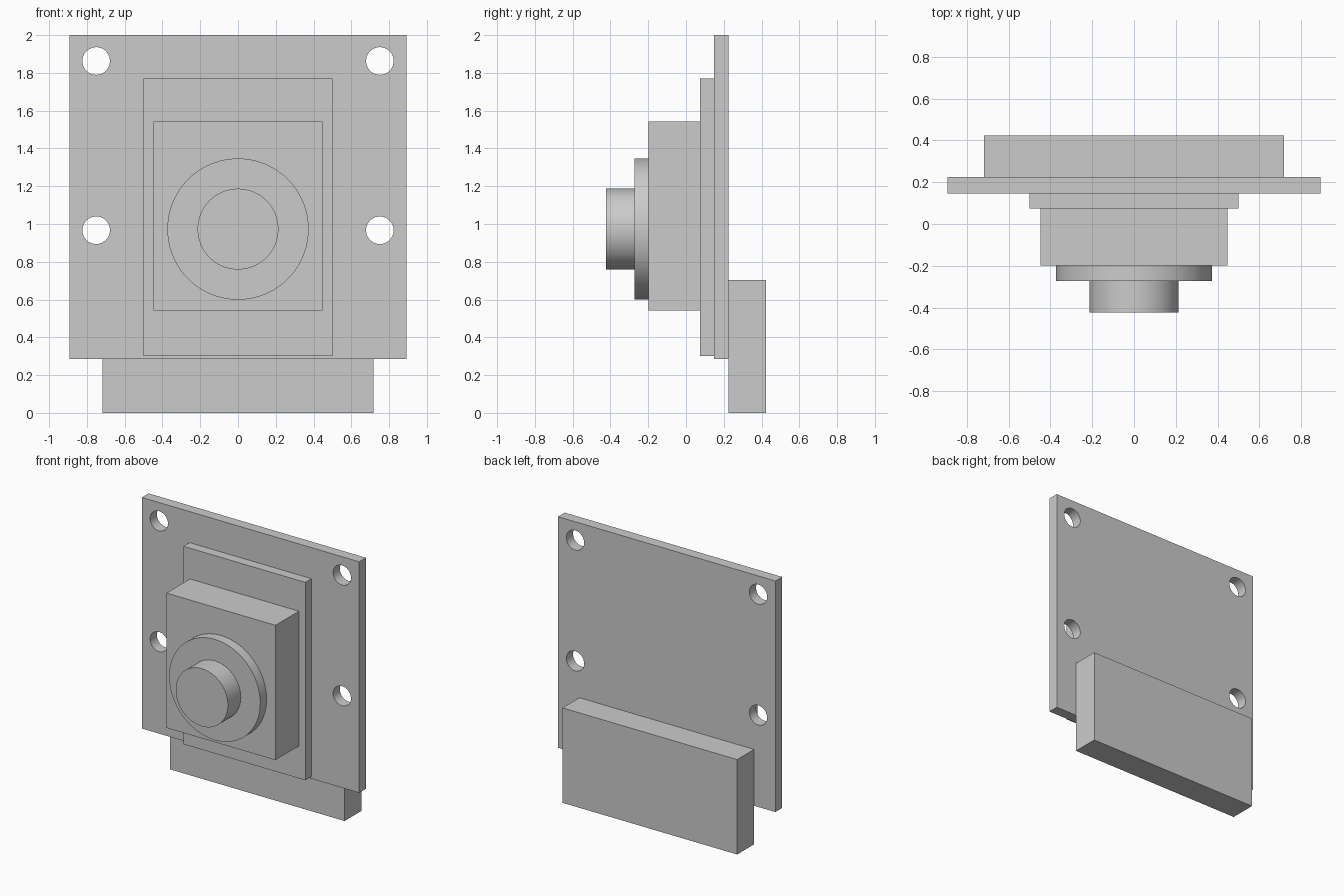
import bpy
import math

if "Cube" in bpy.data.objects:
    bpy.data.objects.remove(bpy.data.objects["Cube"])

grey = bpy.data.materials.new("light_grey")
grey.diffuse_color = (0.6, 0.6, 0.6, 1)
grey.use_nodes = True
grey.node_tree.nodes["Principled BSDF"].inputs["Base Color"].default_value = grey.diffuse_color


def finish(name):
    ob = bpy.context.object
    ob.name = name
    ob.data.materials.append(grey)
    return ob


def box(name, half_width, y0, y1, z0, z1):
    """Box centred on x = 0."""
    bpy.ops.mesh.primitive_cube_add(size=1, location=(0, (y0 + y1) / 2, (z0 + z1) / 2))
    bpy.context.object.scale = (2 * half_width, y1 - y0, z1 - z0)
    bpy.ops.object.transform_apply(location=False, rotation=False, scale=True)
    return finish(name)


def disc(name, radius, x, z, y0, y1):
    """Cylinder whose axis runs along y."""
    bpy.ops.mesh.primitive_cylinder_add(
        vertices=96, radius=radius, depth=y1 - y0,
        location=(x, (y0 + y1) / 2, z), rotation=(math.pi / 2, 0, 0))
    bpy.ops.object.shade_smooth_by_angle(angle=math.radians(30))
    return finish(name)


# Circuit board with four mounting holes
board = box("board", 0.892, 0.147, 0.226, 0.286, 2.0)
for x in (-0.751, 0.751):
    for z in (0.967, 1.863):
        cutter = disc("hole_cutter", 0.073, x, z, 0.05, 0.35)
        cutter.hide_render = True
        bpy.context.view_layer.objects.active = board
        mod = board.modifiers.new("hole", "BOOLEAN")
        mod.operation = "DIFFERENCE"
        mod.solver = "EXACT"
        mod.object = cutter
        bpy.ops.object.modifier_apply(modifier=mod.name)
        bpy.data.objects.remove(cutter)
bpy.ops.object.select_all(action="DESELECT")
board.select_set(True)
bpy.context.view_layer.objects.active = board
bpy.ops.object.shade_smooth_by_angle(angle=math.radians(30))

# Sensor base and housing, stepping forward from the board
box("sensor_base", 0.5, 0.075, 0.147, 0.302, 1.77)
box("sensor_housing", 0.447, -0.199, 0.075, 0.542, 1.542)

# Lens collar and barrel
disc("lens_collar", 0.374, 0, 0.973, -0.273, -0.199)
disc("lens_barrel", 0.214, 0, 0.973, -0.424, -0.273)

# Connector block behind the lower edge
box("rear_connector", 0.717, 0.226, 0.424, 0.0, 0.704)
